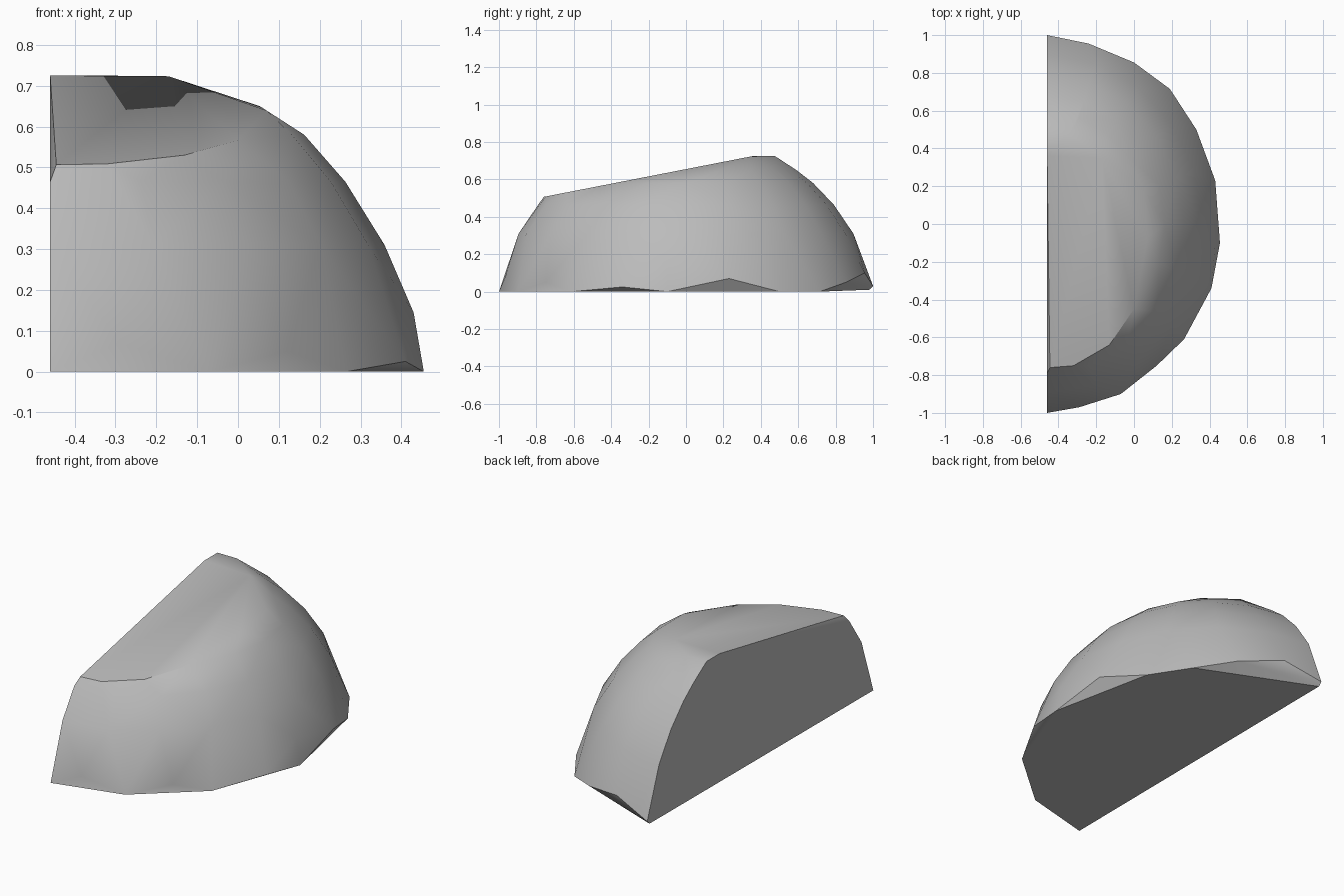
import bpy, bmesh, math

cube = bpy.data.objects.get("Cube")
if cube:
    bpy.data.objects.remove(cube, do_unlink=True)

# Stone colour
stone = bpy.data.materials.new("stone_grey")
stone.use_nodes = True
colour = (0.5, 0.5, 0.5, 1)
stone.diffuse_color = colour
stone.node_tree.nodes["Principled BSDF"].inputs["Base Color"].default_value = colour

CUT_X = -0.46      # flat cut side
RADIUS_X = 0.915   # half ellipse depth; its length radius is 1


def slope(y):
    """Height of the sloping top, level near the back."""
    return min(0.725, 0.655 + 0.195 * y)


# Chipped foot: some corners rest on the ground, others are raised
points = [
    (CUT_X, -1, 0), (-0.29, -0.97, 0.07), (-0.07, -0.9, 0),
    (0.12, -0.75, 0.05), (0.265, -0.61, 0), (0.41, -0.34, 0.025),
    (0.455, -0.1, 0), (0.43, 0.23, 0.07), (0.33, 0.5, 0),
    (0.19, 0.715, 0), (0, 0.855, 0.05), (-0.24, 0.955, 0.1),
    (CUT_X, 1, 0.03), (CUT_X, 0.98, 0.01), (0.43, -0.1, 0.145),
]

# Rounded flank: shrinking half ellipses kept below the sloping top
STEPS = 10
for scale, z in ((0.895, 0.31), (0.79, 0.465), (0.68, 0.58), (0.59, 0.65)):
    for i in range(STEPS + 1):
        a = math.pi * (i / STEPS - 0.5)
        x = CUT_X + RADIUS_X * scale * math.cos(a)
        y = scale * math.sin(a)
        if z < slope(y) - 0.01:
            points.append((x, y, z))

# Outline of the sloping top
for x, y in ((CUT_X, 0.475), (CUT_X, 0.36), (-0.34, 0.475), (-0.17, 0.35),
             (0.07, -0.08), (0, -0.45), (-0.13, -0.64), (-0.32, -0.75),
             (-0.445, -0.76)):
    points.append((x, y, slope(y)))

# Wrap the points into one boulder
bm = bmesh.new()
for p in points:
    bm.verts.new(p)
hull = bmesh.ops.convex_hull(bm, input=bm.verts)
loose = {v for v in hull["geom_interior"] + hull["geom_unused"]
         if isinstance(v, bmesh.types.BMVert)}
bmesh.ops.delete(bm, geom=list(loose), context="VERTS")
bmesh.ops.dissolve_limit(bm, angle_limit=math.radians(1),
                         verts=bm.verts, edges=bm.edges)
bmesh.ops.recalc_face_normals(bm, faces=bm.faces)
mesh = bpy.data.meshes.new("half_boulder")
bm.to_mesh(mesh)
bm.free()
mesh.materials.append(stone)

boulder = bpy.data.objects.new("half_boulder", mesh)
bpy.context.collection.objects.link(boulder)
bpy.ops.object.select_all(action="DESELECT")
boulder.select_set(True)
bpy.context.view_layer.objects.active = boulder
bpy.ops.object.shade_smooth_by_angle(angle=math.radians(35))
